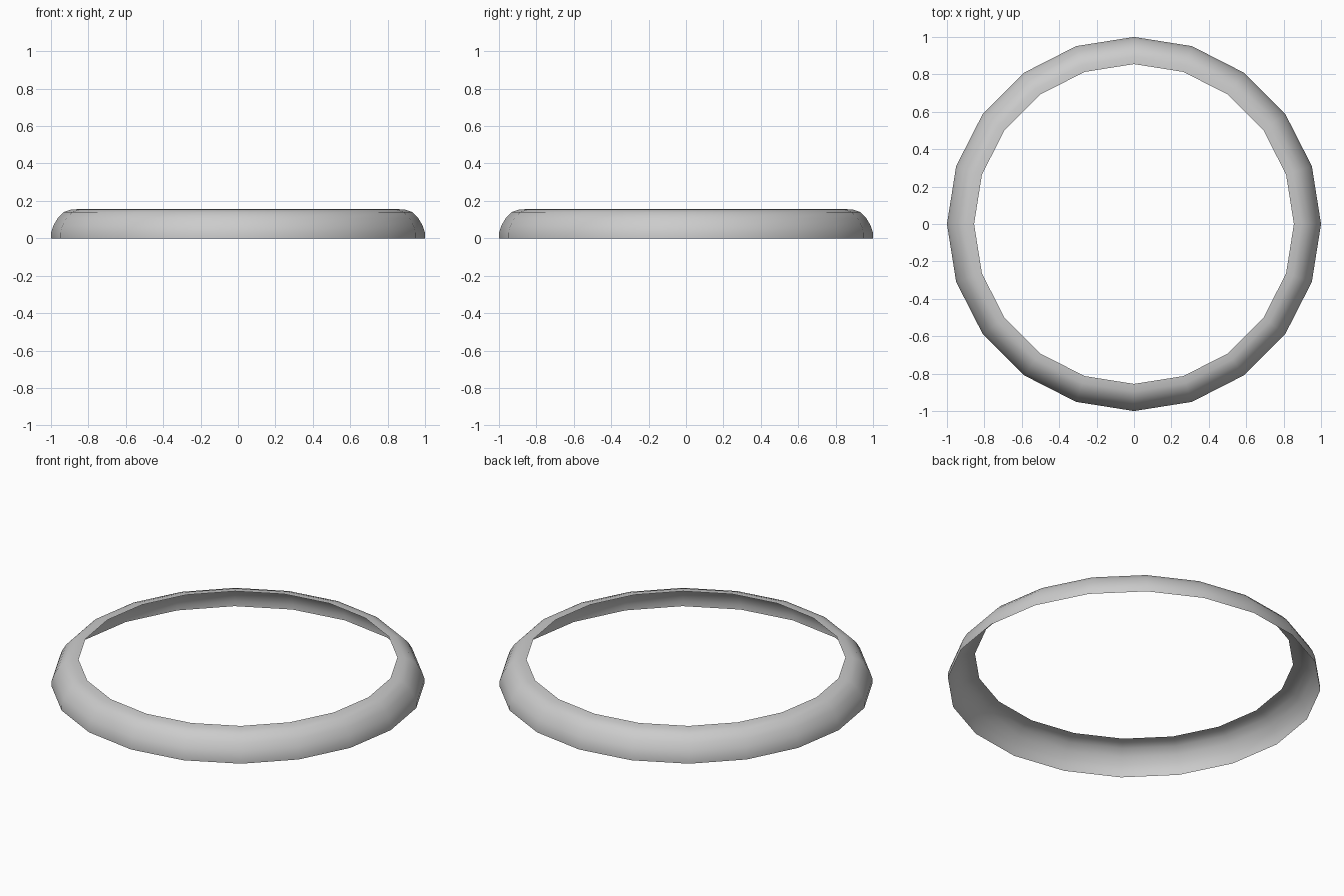
import bpy, bmesh
from math import radians
from mathutils import Vector

if "Cube" in bpy.data.objects:
    bpy.data.objects.remove(bpy.data.objects["Cube"])

# Half-profile of the open rim shell (radius, height), bottom to top
profile = [(1.0, 0.0), (1.0, 0.03), (0.987, 0.068), (0.965, 0.106),
           (0.932, 0.14), (0.895, 0.153), (0.855, 0.156)]

# Lathe the profile into a 20-sided ring
bm = bmesh.new()
verts = [bm.verts.new((r, 0, z)) for r, z in profile]
edges = [bm.edges.new(pair) for pair in zip(verts, verts[1:])]
bmesh.ops.spin(bm, geom=verts + edges, cent=(0, 0, 0), axis=(0, 0, 1),
               angle=radians(360), steps=20, use_merge=False)
bmesh.ops.remove_doubles(bm, verts=bm.verts, dist=0.0005)

# Point every face away from the middle of the ring
bm.normal_update()
for f in bm.faces:
    c = f.calc_center_median()
    if f.normal.dot(Vector((c.x, c.y, 0.2))) < 0:
        f.normal_flip()

mesh = bpy.data.meshes.new("rim_ring")
bm.to_mesh(mesh)
bm.free()
ring = bpy.data.objects.new("rim_ring", mesh)
bpy.context.collection.objects.link(ring)

# Smooth shading
for p in mesh.polygons:
    p.use_smooth = True
